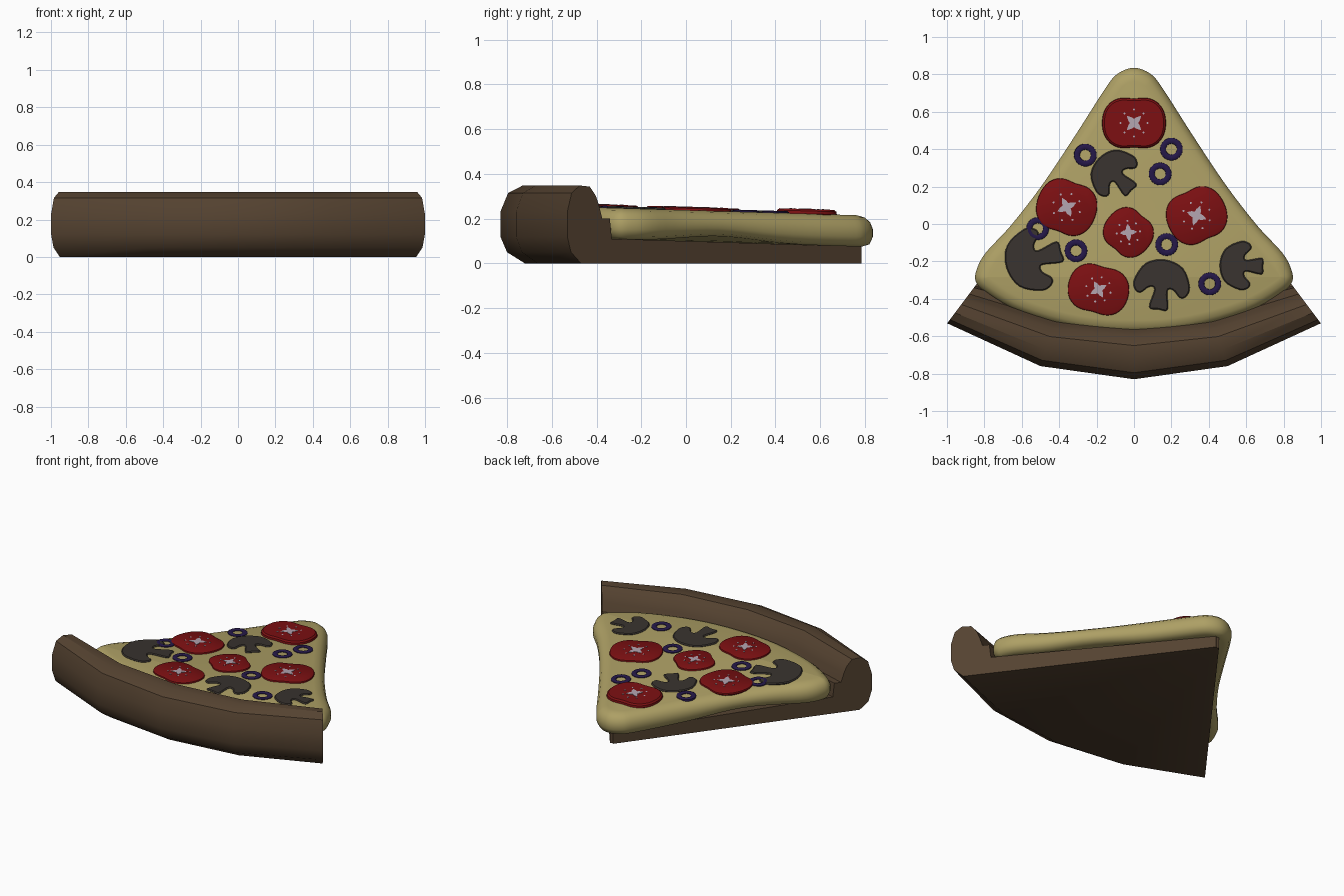
import bpy, bmesh
from math import sin, cos, pi, radians, exp
from mathutils import Vector

if "Cube" in bpy.data.objects:
    bpy.data.objects.remove(bpy.data.objects["Cube"])


def material(name, rgb):
    m = bpy.data.materials.new(name)
    m.diffuse_color = (*rgb, 1)
    m.use_nodes = True
    m.node_tree.nodes["Principled BSDF"].inputs["Base Color"].default_value = m.diffuse_color
    return m


BROWN = material("crust_brown", (0.09, 0.055, 0.03))
YELLOW = material("cheese_yellow", (0.42, 0.35, 0.13))
RED = material("tomato_red", (0.2, 0.005, 0.006))
GREY = material("mushroom_grey", (0.04, 0.033, 0.028))
PURPLE = material("olive_purple", (0.018, 0.009, 0.065))
PALE = material("seed_pale", (0.45, 0.37, 0.43))


def finish(bm, name, mat, angle=35):
    bmesh.ops.recalc_face_normals(bm, faces=bm.faces)
    me = bpy.data.meshes.new(name)
    bm.to_mesh(me)
    bm.free()
    ob = bpy.data.objects.new(name, me)
    bpy.context.collection.objects.link(ob)
    me.materials.append(mat)
    bpy.ops.object.select_all(action='DESELECT')
    ob.select_set(True)
    bpy.context.view_layer.objects.active = ob
    bpy.ops.object.shade_smooth_by_angle(angle=radians(angle))
    return ob


def loft(bm, loops, closed=True, caps=True):
    rows = [[bm.verts.new(p) for p in lp] for lp in loops]
    n = len(rows[0])
    for a, b in zip(rows, rows[1:] if not closed else rows[1:] + rows[:1]):
        for i in range(n):
            j = (i + 1) % n
            bm.faces.new((a[i], a[j], b[j], b[i]))
    if caps:
        bm.faces.new(rows[0])
        bm.faces.new(rows[-1])


def spline(pts, steps):
    """Closed Catmull-Rom curve through the points."""
    out, n = [], len(pts)
    for i in range(n):
        a, b, c, d = (Vector(pts[(i + k) % n]) for k in (-1, 0, 1, 2))
        for s in range(steps):
            t = s / steps
            out.append(0.5 * (2*b + (c - a)*t + (2*a - 5*b + 4*c - d)*t*t
                              + (3*b - a - 3*c + d)*t**3))
    return out


def cheese_top(y):
    return 0.238 - 0.03 * y


def slab(bm, outline, rings, wave=0):
    """Counter-clockwise outline stacked as (inset, height over cheese) rings."""
    n, loops = len(outline), []
    for inset, h in rings:
        lp = []
        for i, p in enumerate(outline):
            t = (outline[(i + 1) % n] - outline[i - 1]).normalized()
            q = p + Vector((-t.y, t.x)) * inset
            hh = h * (1 - wave * exp(-(q.y - 0.15)**2 / 0.05))
            lp.append((q.x, q.y, cheese_top(q.y) + hh))
        loops.append(lp)
    loft(bm, loops, closed=False)


def mirrored(half):
    """Right half listed bottom to top, first and last on the axis."""
    return half + [(-x, y) for x, y in half[-2:0:-1]]


# Dough base with raised crust: one profile swept about the tip
profile = [(0.02, 0), (1.52, 0), (1.6, 0.05), (1.63, 0.12), (1.63, 0.23),
           (1.595, 0.315), (1.53, 0.348), (1.45, 0.343), (1.4, 0.30), (1.375, 0.255),
           (1.35, 0.2), (1.29, 0.2), (1.275, 0.11), (0.02, 0.075)]
bm = bmesh.new()
sections = []
for ang, R, k in ((-36.9, 1.664, 0.7), (-17.8, 1.638, 0.92), (0, 1.63, 1),
                  (17.8, 1.638, 0.92), (36.9, 1.664, 0.7)):
    a = radians(ang)
    lp = []
    for r, z in profile:
        rr = R - k * (1.63 - r) if r > 1 else r
        lp.append((rr * sin(a), 0.8 - rr * cos(a), z))
    sections.append(lp)
loft(bm, sections, closed=False)
finish(bm, "crust_base", BROWN)

# Cheese layer with a rounded, drooping edge
half = [(0, -0.585), (0.3, -0.56), (0.6, -0.475), (0.78, -0.375), (0.845, -0.31),
        (0.84, -0.24), (0.79, -0.15), (0.66, -0.01), (0.49, 0.21), (0.31, 0.48),
        (0.15, 0.73), (0.085, 0.805), (0, 0.835)]
bm = bmesh.new()
slab(bm, spline(mirrored(half), 4),
     [(0.05, -0.14), (0.015, -0.128), (0, -0.095), (0, -0.06),
      (0.012, -0.03), (0.035, -0.01), (0.07, 0)], wave=0.2)
finish(bm, "cheese", YELLOW, 60)

# Tomato slices with pale star and seeds: x, y, radius x, radius y, turn
tomatoes = [(0, 0.54, 0.175, 0.15, 0), (-0.36, 0.09, 0.165, 0.155, -20),
            (0.335, 0.045, 0.165, 0.155, 25), (-0.03, -0.045, 0.135, 0.13, -40),
            (-0.19, -0.35, 0.168, 0.14, -15)]
for i, (x, y, rx, ry, turn) in enumerate(tomatoes):
    c, s = cos(radians(turn)), sin(radians(turn))
    lift = 0.021 if y > 0.3 else 0.014

    def place(u, v):
        return Vector((x + u * c - v * s, y + u * s + v * c))

    pts = []
    for j in range(48):
        a = 2 * pi * j / 48
        notch = 1 - 0.1 * abs(sin(a))**14 + 0.025 * cos(4 * a + pi)
        pts.append(place(rx * notch * cos(a), ry * notch * sin(a)))
    bm = bmesh.new()
    slab(bm, pts, [(0.008, -0.01), (0, 0), (0.002, lift * 0.6), (0.012, lift)])
    finish(bm, f"tomato_slice_{i + 1}", RED)

    bm = bmesh.new()
    k = ry / 0.15
    star = []
    for j in range(16):
        r = k * (0.054, 0.034, 0.022, 0.034)[j % 4]
        a = 2 * pi * j / 16 + pi / 4
        star.append(place(r * cos(a), r * sin(a)))
    slab(bm, star, [(0, lift - 0.004), (0, lift + 0.002)])
    for j in range(8):
        a = 2 * pi * (j + 0.5) / 8 + pi / 8
        seed = [place(0.072 * k * cos(a) + 0.006 * cos(b * pi / 3),
                      0.072 * k * sin(a) + 0.006 * sin(b * pi / 3)) for b in range(6)]
        slab(bm, seed, [(0, lift - 0.004), (0, lift + 0.002)])
    finish(bm, f"tomato_seeds_{i + 1}", PALE)

# Mushroom slices: x, y, size, turn
cap = [(0, -0.45), (0.17, -0.43), (0.12, -0.1), (0.22, -0.07), (0.36, -0.19),
       (0.47, -0.15), (0.51, 0.03), (0.34, 0.35), (0, 0.46)]
for i, (x, y, size, turn) in enumerate([(-0.1, 0.265, 0.27, 45), (-0.535, -0.19, 0.335, 107),
                                        (0.148, -0.325, 0.295, -8), (0.575, -0.222, 0.255, 88)]):
    c, s = cos(radians(turn)), sin(radians(turn))
    pts = [Vector((x + size * (u.x * c - u.y * s), y + size * (u.x * s + u.y * c)))
           for u in spline(mirrored(cap), 4)]
    bm = bmesh.new()
    slab(bm, pts, [(0.004, -0.01), (0, 0.002), (0.006, 0.008)])
    finish(bm, f"mushroom_slice_{i + 1}", GREY)

# Olive rings
olives = [(-0.26, 0.368), (0.2, 0.4), (0.14, 0.268), (-0.515, -0.025),
          (-0.31, -0.143), (0.175, -0.11), (0.405, -0.32)]
ring = [(0.028, -0.008), (0.03, 0.004), (0.038, 0.009), (0.052, 0.009),
        (0.06, 0.004), (0.062, -0.008)]
for i, (x, y) in enumerate(olives):
    bm = bmesh.new()
    loops = []
    for j in range(24):
        a = 2 * pi * j / 24
        loops.append([(x + r * cos(a), y + r * sin(a),
                       cheese_top(y + r * sin(a)) + h) for r, h in ring])
    loft(bm, loops, closed=True, caps=False)
    finish(bm, f"olive_ring_{i + 1}", PURPLE)
